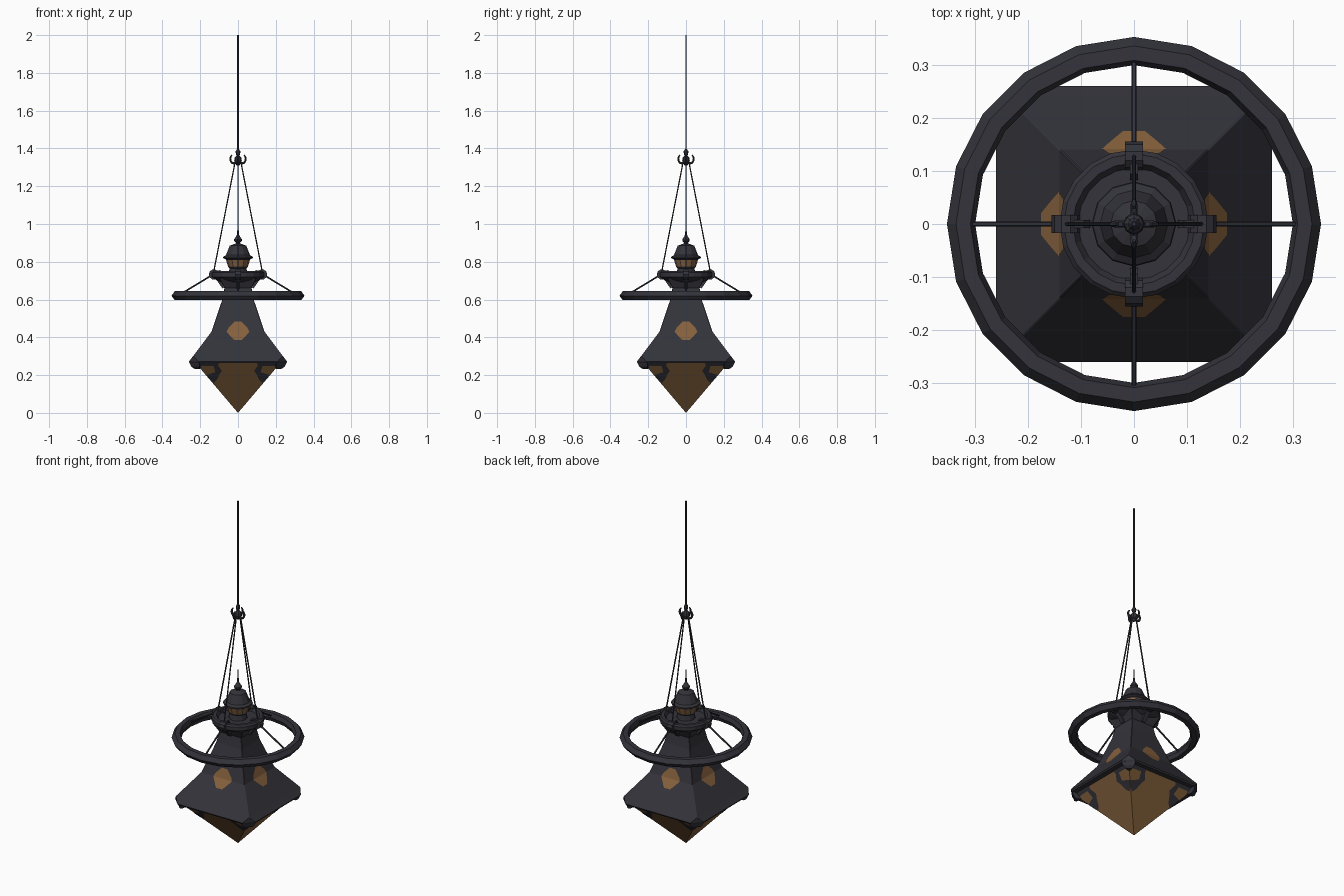
import bpy, bmesh, math
from mathutils import Vector, Matrix

if "Cube" in bpy.data.objects:
    bpy.data.objects.remove(bpy.data.objects["Cube"])


def material(name, rgb):
    m = bpy.data.materials.new(name)
    m.diffuse_color = (*rgb, 1)
    m.use_nodes = True
    m.node_tree.nodes["Principled BSDF"].inputs["Base Color"].default_value = m.diffuse_color
    return m


IRON = material("dark iron", (0.033, 0.033, 0.043))
AMBER = material("amber glass", (0.235, 0.119, 0.046))


def finish(bm, name, mats, fix=True):
    if fix:
        bmesh.ops.recalc_face_normals(bm, faces=bm.faces)
    me = bpy.data.meshes.new(name)
    bm.to_mesh(me)
    bm.free()
    ob = bpy.data.objects.new(name, me)
    bpy.context.collection.objects.link(ob)
    for m in mats:
        me.materials.append(m)
    return ob


def loft(bm, rings, cap=True, loop=False):
    vs = [[bm.verts.new(p) for p in r] for r in rings]
    n = len(vs[0])
    pairs = list(zip(vs, vs[1:])) + ([(vs[-1], vs[0])] if loop else [])
    for a, b in pairs:
        for i in range(n):
            bm.faces.new((a[i], a[(i + 1) % n], b[(i + 1) % n], b[i]))
    if cap and not loop:
        bm.faces.new(vs[0])
        bm.faces.new(vs[-1])


def lathe(name, profile, sides, mats=(IRON,), loop=False, window=None):
    bm = bmesh.new()
    loft(bm, [[(r * math.cos(2 * math.pi * i / sides), r * math.sin(2 * math.pi * i / sides), z)
               for i in range(sides)] for r, z in profile], loop=loop)
    bmesh.ops.recalc_face_normals(bm, faces=bm.faces)
    if window:
        panes = [f for f in bm.faces if window[0] < f.calc_center_median().z < window[1]]
        bmesh.ops.inset_individual(bm, faces=panes, thickness=0.004)
        for f in panes:
            f.material_index = 1
    return finish(bm, name, mats)


def sweep(bm, path, radii, width=None, sides=6):
    """Tube along a path in the xz plane; width sets its half size in y."""
    pts = [Vector((x, 0, z)) for x, z in path]
    rings = []
    for i, p in enumerate(pts):
        t = (pts[min(i + 1, len(pts) - 1)] - pts[max(i - 1, 0)]).normalized()
        side, r = Vector((t.z, 0, -t.x)), radii[i]
        w = width or r
        rings.append([p + side * r * math.cos(a) + Vector((0, w * math.sin(a), 0))
                      for a in [2 * math.pi * (k + 0.5) / sides for k in range(sides)]])
    loft(bm, rings)


def four(bm):
    """Repeat the geometry on all four sides."""
    base = bm.verts[:] + bm.edges[:] + bm.faces[:]
    for k in (1, 2, 3):
        d = bmesh.ops.duplicate(bm, geom=base)
        bmesh.ops.rotate(bm, cent=(0, 0, 0), matrix=Matrix.Rotation(k * math.pi / 2, 3, 'Z'),
                         verts=[v for v in d["geom"] if isinstance(v, bmesh.types.BMVert)])


def octo(h, c, z):
    s = h - c
    return [(h, -s, z), (h, s, z), (s, h, z), (-s, h, z), (-h, s, z), (-h, -s, z), (-s, -h, z), (s, -h, z)]


# Flared square shade with clipped corners and an underside lip
bm = bmesh.new()
loft(bm, [octo(*r) for r in [(0.10, 0.004, 0.715), (0.072, 0.002, 0.66), (0.083, 0.002, 0.60), (0.14, 0.002, 0.43),
                             (0.238, 0.003, 0.30), (0.26, 0.05, 0.272), (0.256, 0.05, 0.264), (0.19, 0.002, 0.268)]])
finish(bm, "shade", [IRON])

# Corner caps below the shade rim
bm = bmesh.new()
pts = [(0.26, 0.205, 0.272), (0.205, 0.26, 0.272), (0.2, 0.2, 0.27), (0.248, 0.205, 0.245),
       (0.205, 0.248, 0.245), (0.23, 0.205, 0.233), (0.205, 0.23, 0.233), (0.195, 0.195, 0.235)]
bmesh.ops.convex_hull(bm, input=[bm.verts.new(p) for p in pts])
four(bm)
finish(bm, "corner_caps", [IRON])

# Inverted glass pyramid
bm = bmesh.new()
K = 0.85
apex = bm.verts.new((0, 0, 0))
top = [bm.verts.new((0.225 * x, 0.225 * y, 0.225 / K)) for x, y in ((1, 1), (-1, 1), (-1, -1), (1, -1))]
bm.faces.new(top)
for i in range(4):
    bm.faces.new((apex, top[i], top[(i + 1) % 4]))
finish(bm, "glass_pyramid", [AMBER])


def plates(name, polygons, depth, mat, gap):
    """Thin plates on each face; polygons are (x, z), depth gives the surface."""
    bm = bmesh.new()
    for poly in polygons:
        f = bm.faces.new([bm.verts.new((x, -depth(z) - gap, z)) for x, z in poly])
        f.normal_update()
        if f.normal.y > 0:
            f.normal_flip()
    four(bm)
    return finish(bm, name, [mat], fix=False)


# Iron scrolls on the glass near each hip
scroll = [(0.13, 0.25), (0.105, 0.25), (0.085, 0.222), (0.098, 0.205), (0.12, 0.215)]
hook = [(0.098, 0.205), (0.12, 0.215), (0.17, 0.2), (0.15, 0.176), (0.128, 0.16), (0.112, 0.175)]
head = [(0.10, 0.266), (0.226, 0.266), (0.21, 0.247), (0.105, 0.25)]
halves = [[(s * x, z) for x, z in p] for p in (scroll, hook, head) for s in (1, -1)]
plates("glass_scrolls", halves, lambda z: K * z, IRON, 0.002)

# Amber diamond windows folding over the bend of each shade face
upper = [(-0.06, 0.43), (0.06, 0.43), (0.05, 0.45), (0.018, 0.483), (-0.018, 0.483), (-0.05, 0.45)]
lower = [(-0.06, 0.43), (0.06, 0.43), (0.045, 0.412), (0.02, 0.385), (-0.02, 0.385), (-0.045, 0.412)]
plates("diamond_windows", [upper, lower],
       lambda z: 0.14 + (0.43 - z) * (0.057 / 0.17 if z > 0.43 else 0.098 / 0.13), AMBER, 0.0015)

# Large hoop
lathe("hoop", [(0.352, 0.62), (0.335, 0.644), (0.308, 0.644), (0.299, 0.62), (0.308, 0.597), (0.335, 0.597)],
      20, loop=True)

# Round collar
lathe("collar", [(0.085, 0.69), (0.12, 0.706), (0.14, 0.72), (0.14, 0.742), (0.132, 0.75),
                 (0.115, 0.75), (0.105, 0.735), (0.05, 0.735)], 20)

# Small lantern top with windows under its brim
lathe("lantern_top", [(0.05, 0.735), (0.045, 0.765), (0.052, 0.772), (0.064, 0.812), (0.08, 0.82), (0.078, 0.826),
                      (0.064, 0.835), (0.044, 0.885), (0.014, 0.896)], 12, (IRON, AMBER), window=(0.78, 0.81))
# Finial with spike
lathe("finial", [(0.014, 0.892), (0.01, 0.9), (0.02, 0.91), (0.02, 0.92), (0.01, 0.934), (0.005, 0.945),
                 (0.001, 1.02)], 10)

# Scroll drums and brackets on the collar
bm = bmesh.new()
drum = [(0.128 + 0.027 * math.cos(a), 0.733 + 0.027 * math.sin(a)) for a in [k * math.pi / 5 for k in range(10)]]
loft(bm, [[(x, y, z) for x, z in drum] for y in (-0.017, 0.017)])
sweep(bm, [(0.12, 0.725), (0.098, 0.695), (0.078, 0.66)], [0.012, 0.011, 0.006], 0.016, 4)
sweep(bm, [(0.125, 0.745), (0.095, 0.75), (0.085, 0.74)], [0.01, 0.008, 0.005], 0.01, 4)
four(bm)
finish(bm, "scroll_brackets", [IRON])

# Struts to the hoop and suspension cables
bm = bmesh.new()
sweep(bm, [(0.14, 0.728), (0.305, 0.628)], [0.005, 0.005])
sweep(bm, [(0.014, 1.335), (0.13, 0.74)], [0.0038, 0.0038])
four(bm)
finish(bm, "struts_and_cables", [IRON])

# Upper hooks
bm = bmesh.new()
arc = [(0.022 + 0.019 * math.cos(a), 1.345 + 0.024 * math.sin(a))
       for a in [math.radians(d) for d in range(-150, 61, 30)]]
sweep(bm, arc, [0.007] * 4 + [0.006, 0.006, 0.005, 0.003])
four(bm)
finish(bm, "upper_hooks", [IRON])

# Hook boss and hanging rod
lathe("hook_boss", [(0.006, 1.31), (0.015, 1.32), (0.02, 1.335), (0.018, 1.35), (0.008, 1.362),
                    (0.012, 1.375), (0.012, 1.385), (0.005, 1.398)], 8)
lathe("hanging_rod", [(0.0045, 1.38), (0.0045, 2.0)], 6)
